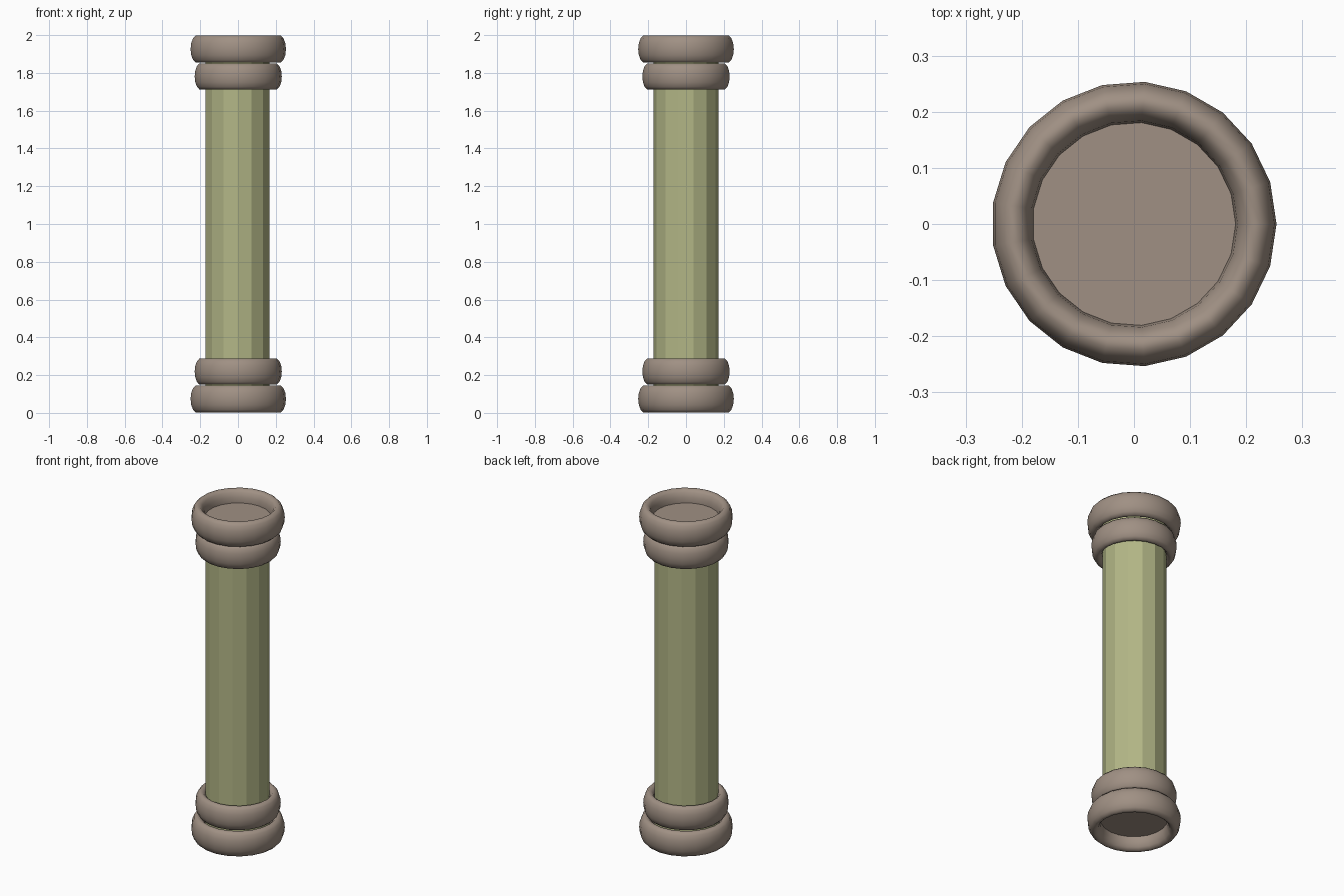
import bpy, math

if "Cube" in bpy.data.objects:
    bpy.data.objects.remove(bpy.data.objects["Cube"])

def material(name, rgb):
    m = bpy.data.materials.new(name)
    m.diffuse_color = (*rgb, 1)
    m.use_nodes = True
    m.node_tree.nodes["Principled BSDF"].inputs["Base Color"].default_value = m.diffuse_color
    return m

stone = material("warm_stone", (0.35, 0.28, 0.23))
green = material("pale_green", (0.45, 0.47, 0.24))

def finish(name, mat):
    ob = bpy.context.object
    ob.name = name
    ob.data.materials.append(mat)
    return ob

# Collar ring: a torus stretched upwards so its tube is a tall ellipse
def ring(name, z, outer, inner, height):
    tube = (outer - inner) / 2
    bpy.ops.mesh.primitive_torus_add(
        major_segments=21, minor_segments=14, location=(0, 0, z),
        major_radius=(outer + inner) / 2, minor_radius=tube)
    ob = finish(name, stone)
    ob.scale.z = height / (2 * tube)
    bpy.ops.object.transform_apply(location=False, rotation=False, scale=True)
    bpy.ops.object.shade_smooth()

# Flat plate closing the end ring, aligned with the ring's segments
def plate(name, z):
    bpy.ops.mesh.primitive_circle_add(
        vertices=21, radius=0.184, fill_type='NGON', location=(0, 0, z),
        rotation=(0, 0, -math.pi / 2))
    ob = finish(name, stone)
    if z < 1:
        ob.data.flip_normals()

# Faceted shaft
bpy.ops.mesh.primitive_cylinder_add(
    vertices=14, radius=0.173, depth=1.85, end_fill_type='NOTHING',
    location=(-0.003, 0, 1))
finish("shaft", green)

# Matching collars at both ends
for end, flip in (("bottom", False), ("top", True)):
    at = lambda z: 2 - z if flip else z
    ring(end + "_end_ring", at(0.074), 0.254, 0.181, 0.148)
    ring(end + "_inner_ring", at(0.219), 0.232, 0.165, 0.142)
    plate(end + "_plate", at(0.073))
